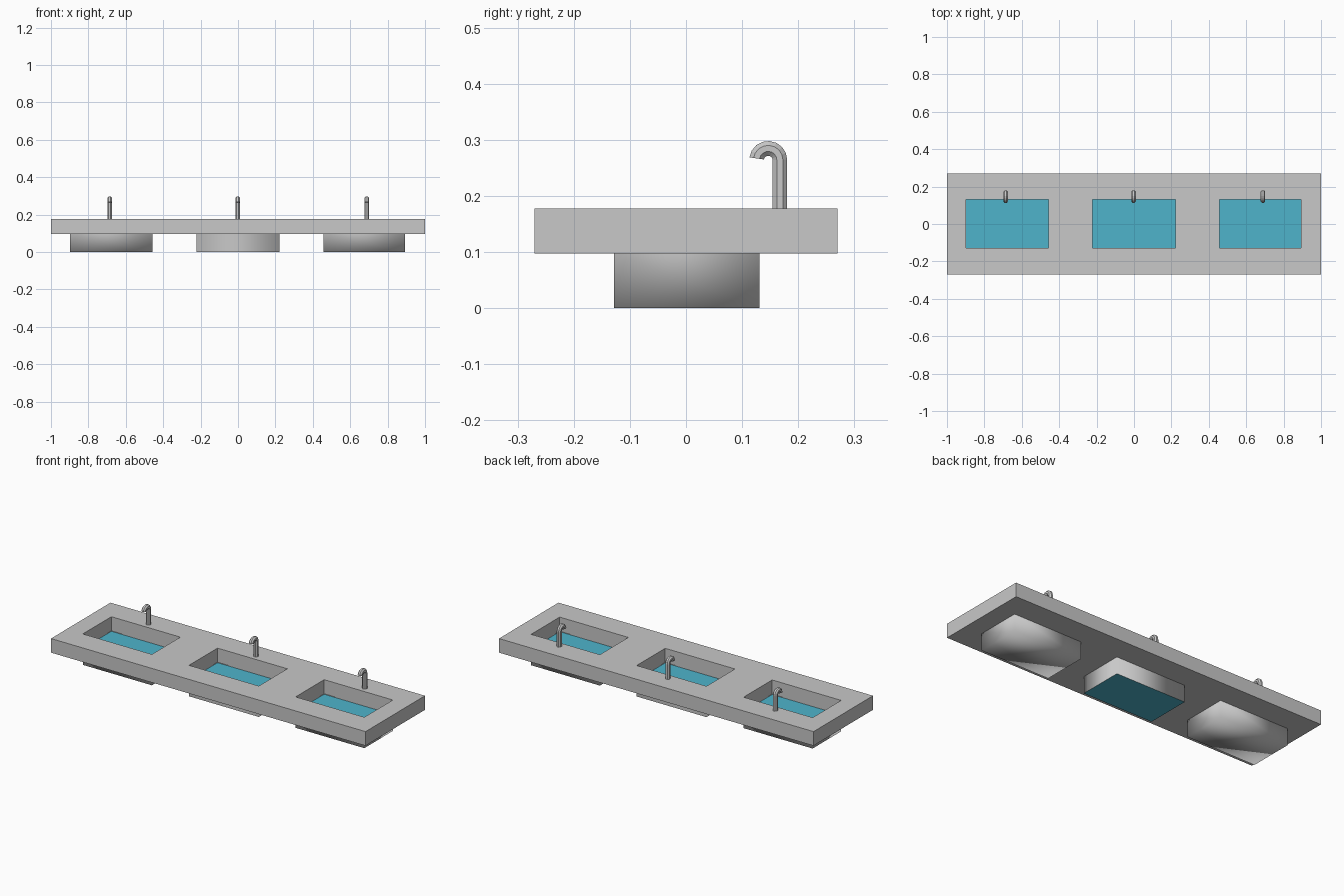
import bpy, bmesh, math
from mathutils import Vector

if "Cube" in bpy.data.objects:
    bpy.data.objects.remove(bpy.data.objects["Cube"])


def material(name, rgb):
    m = bpy.data.materials.new(name)
    m.diffuse_color = (*rgb, 1)
    m.use_nodes = True
    m.node_tree.nodes["Principled BSDF"].inputs["Base Color"].default_value = m.diffuse_color
    return m


STONE = material("light_grey", (0.58, 0.58, 0.58))
WATER = material("water_blue", (0.077, 0.455, 0.60))

Z_LOW, Z_TOP = 0.097, 0.178
Y0, Y1 = -0.128, 0.131
BASINS = {"left": (-0.897, -0.458), "centre": (-0.222, 0.222), "right": (0.456, 0.893)}
TAPS = {"left": -0.686, "centre": -0.002, "right": 0.689}


def finish(bm, name, mat, smooth=False):
    bmesh.ops.recalc_face_normals(bm, faces=bm.faces)
    for f in bm.faces:
        f.smooth = smooth
    me = bpy.data.meshes.new(name)
    bm.to_mesh(me)
    bm.free()
    me.materials.append(mat)
    ob = bpy.data.objects.new(name, me)
    bpy.context.collection.objects.link(ob)
    return ob


# Countertop: grid of cells with the basin cells left out, extruded downward
xs = [-1.0] + [x for pair in BASINS.values() for x in pair] + [1.0]
ys = [-0.27, Y0, Y1, 0.27]
bm = bmesh.new()
grid = [[bm.verts.new((x, y, Z_TOP)) for y in ys] for x in xs]
for i in range(len(xs) - 1):
    for j in range(3):
        if j == 1 and i % 2 == 1:
            continue
        bm.faces.new((grid[i][j], grid[i + 1][j], grid[i + 1][j + 1], grid[i][j + 1]))
ext = bmesh.ops.extrude_face_region(bm, geom=bm.faces[:], use_keep_orig=True)
for v in ext["geom"]:
    if isinstance(v, bmesh.types.BMVert):
        v.co.z = Z_LOW
finish(bm, "countertop", STONE)


def plate(name, x0, x1, z, mat, up):
    bm = bmesh.new()
    pts = [(x0, Y0), (x1, Y0), (x1, Y1), (x0, Y1)]
    f = bm.faces.new([bm.verts.new((x, y, z)) for x, y in pts])
    ob = finish(bm, name, mat)
    if (ob.data.polygons[0].normal.z > 0) != up:
        ob.data.flip_normals()


def basin(name, x0, x1, closed):
    # Softly shaded outer shell, open at the top where the water sits
    bm = bmesh.new()
    bmesh.ops.create_cube(bm, size=1)
    for v in bm.verts:
        v.co = Vector((x1 if v.co.x > 0 else x0, Y1 if v.co.y > 0 else Y0,
                       Z_LOW if v.co.z > 0 else 0.0))
    bm.normal_update()
    bmesh.ops.recalc_face_normals(bm, faces=bm.faces)
    drop = [f for f in bm.faces if f.normal.z > 0.9 or (not closed and f.normal.z < -0.9)]
    bmesh.ops.delete(bm, geom=drop, context="FACES_ONLY")
    finish(bm, name, STONE, smooth=True)


def tap(name, x):
    # Octagonal tube: straight post, then a hooked spout
    r, bend, cy, cz, n = 0.0135, 0.0208, 0.1465, 0.264, 8
    path = [((0.1673, Z_TOP - 0.002), 0.0)]
    for k in range(9):
        a = math.radians(172) * k / 8
        path.append(((cy + bend * math.cos(a), cz + bend * math.sin(a)), a))
    bm = bmesh.new()
    rings = []
    for (py, pz), a in path:
        ring = []
        for s in range(n):
            t = 2 * math.pi * (s + 0.5) / n
            d = r * math.cos(t) * 1.05
            ring.append(bm.verts.new((x + r * math.sin(t), py + d * math.cos(a),
                                      pz + d * math.sin(a))))
        rings.append(ring)
    for p, q in zip(rings, rings[1:]):
        for s in range(n):
            bm.faces.new((p[s], p[(s + 1) % n], q[(s + 1) % n], q[s]))
    bm.faces.new(rings[0])
    bm.faces.new(rings[-1])
    finish(bm, name, STONE)


for side, (x0, x1) in BASINS.items():
    basin(side + "_basin", x0, x1, side != "centre")
    plate(side + "_water", x0, x1, 0.094, WATER, True)
    tap(side + "_tap", TAPS[side])

# The middle basin has a blue underside
plate("centre_basin_floor", *BASINS["centre"], 0.0, WATER, False)
